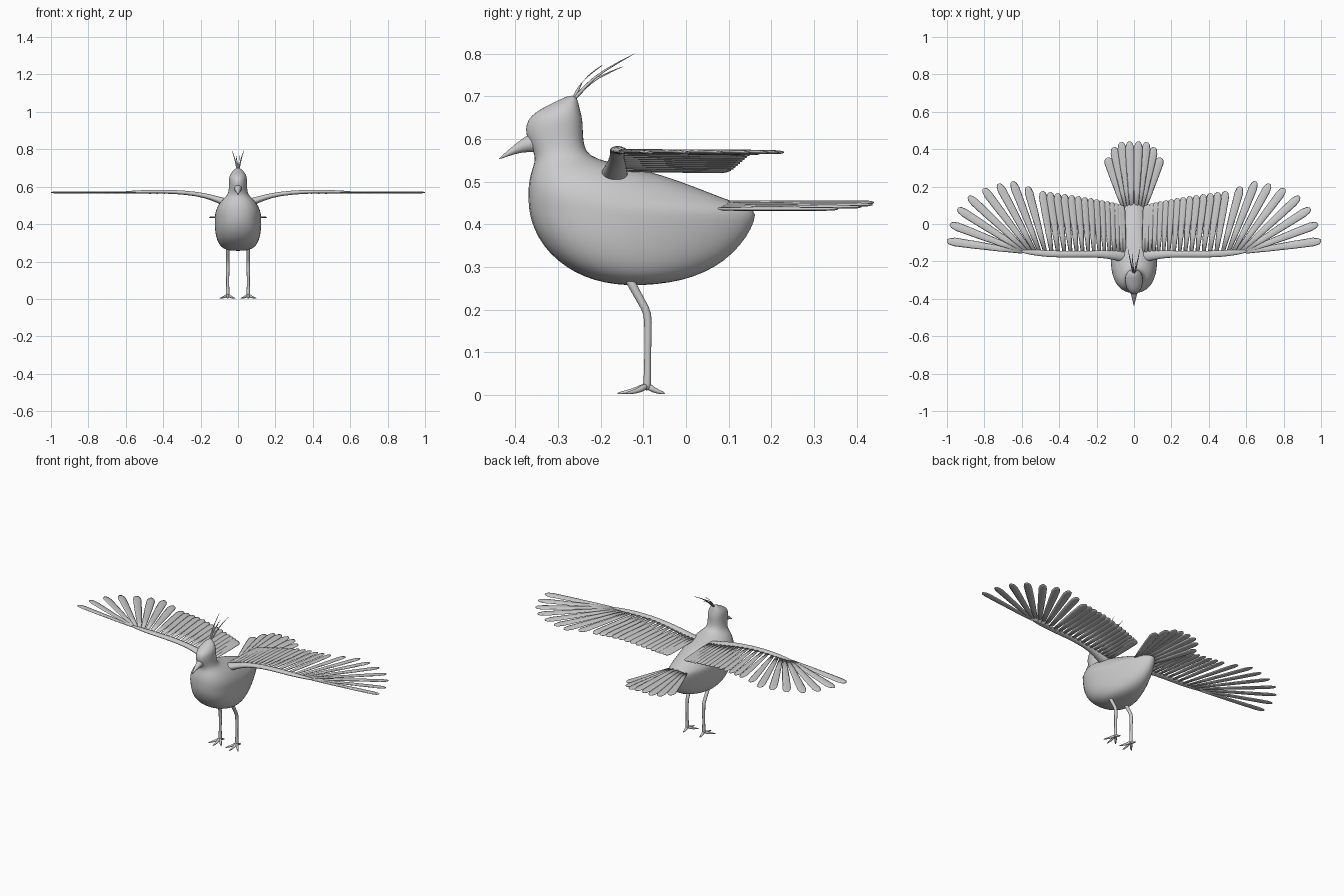
import bpy, bmesh, math
from mathutils import Vector

if "Cube" in bpy.data.objects:
    bpy.data.objects.remove(bpy.data.objects["Cube"])


def finish(name, bm, mirror=False, subsurf=0):
    bmesh.ops.recalc_face_normals(bm, faces=bm.faces)
    me = bpy.data.meshes.new(name)
    bm.to_mesh(me)
    bm.free()
    ob = bpy.data.objects.new(name, me)
    bpy.context.collection.objects.link(ob)
    for p in me.polygons:
        p.use_smooth = True
    if mirror:
        m = ob.modifiers.new("Mirror", 'MIRROR')
        m.use_mirror_merge = False
    if subsurf:
        s = ob.modifiers.new("Subdivision", 'SUBSURF')
        s.levels = s.render_levels = subsurf
    return ob


def skin(bm, rings):
    """Bridge equal-length rings of points and cap both ends."""
    vs = [[bm.verts.new(p) for p in r] for r in rings]
    n = len(vs[0])
    for a, b in zip(vs, vs[1:]):
        for i in range(n):
            j = (i + 1) % n
            bm.faces.new((a[i], a[j], b[j], b[i]))
    bm.faces.new(vs[0])
    bm.faces.new(vs[-1])


def tube(bm, path, sizes, n=8, roll=0.0):
    """Elliptical tube along a path; sizes are (half width, half height)."""
    path = [Vector(p) for p in path]
    rings = []
    for i, p in enumerate(path):
        d = (path[min(i + 1, len(path) - 1)] - path[max(i - 1, 0)]).normalized()
        ref = Vector((0, 0, 1)) if abs(d.z) < 0.8 else Vector((0, 1, 0))
        side = d.cross(ref).normalized()
        up = side.cross(d)
        c, s = math.cos(roll), math.sin(roll)
        side, up = side * c + up * s, up * c - side * s
        w, h = sizes[i]
        rings.append([p + side * w * math.cos(2 * math.pi * k / n)
                      + up * h * math.sin(2 * math.pi * k / n) for k in range(n)])
    skin(bm, rings)


def feather(bm, root, tip, w, roll=0.0):
    """Flat blade, narrow at the root with a blunt pointed tip."""
    root, tip = Vector(root), Vector(tip)
    path = [root.lerp(tip, t) for t in (0, 0.3, 0.65, 0.9, 0.97, 1)]
    sizes = [(w * f, h) for f, h in ((0.45, .004), (0.7, .005), (0.92, .005),
                                     (1, .0045), (0.75, .004), (0.3, .002))]
    tube(bm, path, sizes, 8, roll)


# Body, neck and head: horizontal slices (z, y front, y back, half width, taper)
slices = [
    (.257, -.14, -.10, .025, 0), (.262, -.19, -.04, .062, .1),
    (.276, -.24, .02, .088, .2), (.30, -.285, .072, .103, .3),
    (.33, -.322, .112, .112, .35), (.37, -.352, .147, .117, .4),
    (.41, -.368, .166, .118, .4), (.435, -.372, .169, .118, .4),
    (.45, -.373, .12, .117, .38), (.475, -.373, .055, .113, .35),
    (.50, -.371, -.01, .103, .3), (.525, -.364, -.085, .088, .25),
    (.545, -.356, -.185, .068, .1), (.56, -.355, -.225, .056, 0),
    (.58, -.363, -.238, .05, -.1), (.61, -.377, -.241, .048, -.15),
    (.635, -.376, -.241, .048, -.15), (.655, -.364, -.244, .046, -.15),
    (.672, -.338, -.249, .038, -.2), (.688, -.305, -.253, .025, -.2),
    (.702, -.275, -.258, .008, 0)]
bm = bmesh.new()
rings = []
for z, yf, yb, hw, k in slices:
    ring = []
    for i in range(20):
        a = 2 * math.pi * i / 20
        s, c = math.sin(a), math.cos(a)
        x = hw * math.copysign(abs(s) ** 0.9, s) * (1 + k * c)
        ring.append((x, (yf + yb) / 2 - (yb - yf) / 2 * c, z))
    rings.append(ring)
skin(bm, rings)
finish("body", bm, subsurf=1)

# Beak
bm = bmesh.new()
tube(bm, [(0, -.345, .594), (0, -.375, .587), (0, -.405, .573), (0, -.44, .552)],
     [(.026, .03), (.018, .018), (.009, .009), (.001, .001)], 12)
finish("beak", bm, subsurf=1)

# Crest plumes
bm = bmesh.new()
for x, y, z in ((.035, -.115, .803), (-.035, -.118, .801),
                (.012, -.19, .777), (-.012, -.14, .773)):
    a, b = Vector((x * .1, -.265, .69)), Vector((x, y, z))
    mid = a.lerp(b, .5) + Vector((0, -.008, .012))
    tube(bm, [a, a.lerp(mid, .5) + Vector((0, -.002, .002)), mid, b],
         [(.006, .006), (.0045, .0045), (.003, .003), (.0008, .0008)], 6)
finish("crest", bm, subsurf=1)

# Wing arms
bm = bmesh.new()
tube(bm, [(.03, -.17, .505), (.08, -.168, .52), (.14, -.163, .543), (.22, -.16, .562),
          (.34, -.162, .573), (.46, -.16, .574), (.56, -.15, .572), (.62, -.143, .571)],
     [(.038, .026), (.032, .021), (.022, .015), (.018, .012),
      (.018, .011), (.019, .01), (.015, .008), (.004, .003)], 12)
finish("wing_arm", bm, mirror=True, subsurf=1)

# Wing feathers
def wing_z(x):
    return .57 - .055 * max(0, 1 - x / .35) ** 1.3

bm = bmesh.new()
for i in range(15):                                   # secondaries
    t = i / 14
    xt = .065 + .425 * t ** 1.35
    xr = .05 + .39 * t ** 1.25
    feather(bm, (xr, -.155, wing_z(xr) + .002), (xt, .10 + .075 * t, wing_z(xt) - .003),
            .017 + .006 * t, math.radians(9))
primaries = ((.475, .57, .2), (.505, .65, .228), (.53, .725, .215), (.55, .805, .19),
             (.57, .885, .147), (.585, .943, .083), (.595, .983, .0), (.60, 1.0, -.09))
for xr, xt, yt in primaries:
    feather(bm, (xr, -.148, .571), (xt, yt, .569), .023, math.radians(7))
finish("wing_feathers", bm, mirror=True)

# Tail fan
bm = bmesh.new()
for i, (x, y) in enumerate(((.024, .44), (.068, .437), (.108, .41), (.143, .355))):
    z = .451 - .005 * i
    feather(bm, (.012 + .013 * i, .075, z), (x, y, z), .024)
finish("tail_feathers", bm, mirror=True)

# Legs
bm = bmesh.new()
tube(bm, [(.055, -.14, .285), (.055, -.12, .245), (.055, -.093, .2), (.055, -.088, .18),
          (.055, -.09, .1), (.055, -.09, .04), (.055, -.092, .008)],
     [(.013, .013), (.01, .01), (.01, .01), (.01, .01), (.008, .008), (.009, .009), (.012, .012)], 10)
finish("leg", bm, mirror=True, subsurf=1)

# Toes
bm = bmesh.new()
for x, y in ((.055, -.163), (.012, -.142), (.1, -.142), (.055, -.048)):
    a, b = Vector((.055, -.091, .022)), Vector((x, y, .003))
    m1, m2 = a.lerp(b, .35), a.lerp(b, .7)
    m1.z, m2.z = .011, .006
    tube(bm, [a, m1, m2, b], [(.009, .01), (.008, .007), (.006, .005), (.0015, .002)], 8)
finish("toes", bm, mirror=True, subsurf=1)
